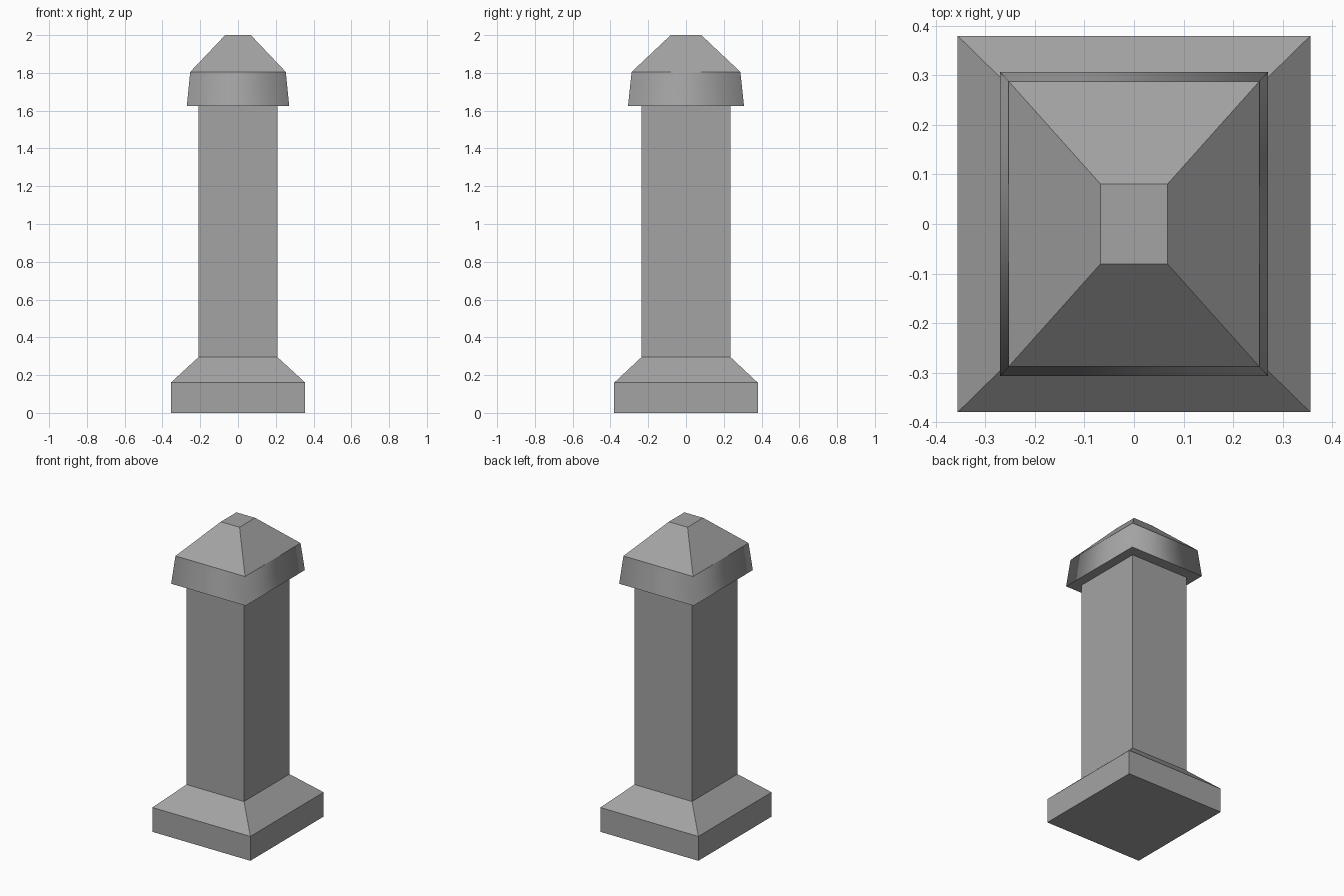
import bpy
import bmesh

cube = bpy.data.objects.get("Cube")
if cube:
    bpy.data.objects.remove(cube, do_unlink=True)

stone = bpy.data.materials.new("grey stone")
stone.use_nodes = True
stone.diffuse_color = (0.37, 0.37, 0.37, 1)
stone.node_tree.nodes["Principled BSDF"].inputs["Base Color"].default_value = (0.37, 0.37, 0.37, 1)


def stack(name, levels, smooth_bands=()):
    """Loft rectangles given as (half width, half depth, height)."""
    bm = bmesh.new()
    rings = [[bm.verts.new((sx * w, sy * d, z))
              for sx, sy in ((-1, -1), (1, -1), (1, 1), (-1, 1))]
             for w, d, z in levels]
    bm.faces.new(rings[0][::-1])
    bm.faces.new(rings[-1])
    for band, (low, high) in enumerate(zip(rings, rings[1:])):
        for i in range(4):
            j = (i + 1) % 4
            face = bm.faces.new((low[i], low[j], high[j], high[i]))
            face.smooth = band in smooth_bands
    # Keep the rims crisp where a softened band meets flat faces
    for edge in bm.edges:
        a, b = edge.verts
        edge.smooth = abs(a.co.z - b.co.z) > 0.001
    mesh = bpy.data.meshes.new(name)
    bm.to_mesh(mesh)
    bm.free()
    mesh.materials.append(stone)
    obj = bpy.data.objects.new(name, mesh)
    bpy.context.collection.objects.link(obj)
    return obj


# Plinth with sloped shoulders
stack("base", [(0.356, 0.38, 0), (0.356, 0.38, 0.16), (0.209, 0.236, 0.295)])
# Straight pillar
stack("shaft", [(0.209, 0.236, 0.295), (0.209, 0.236, 1.625)])
# Overhanging cap: tapered band with softened corners, then a cut-off pyramid
stack("cap", [(0.271, 0.307, 1.625), (0.253, 0.288, 1.805), (0.068, 0.081, 2)],
      smooth_bands=(0,))
